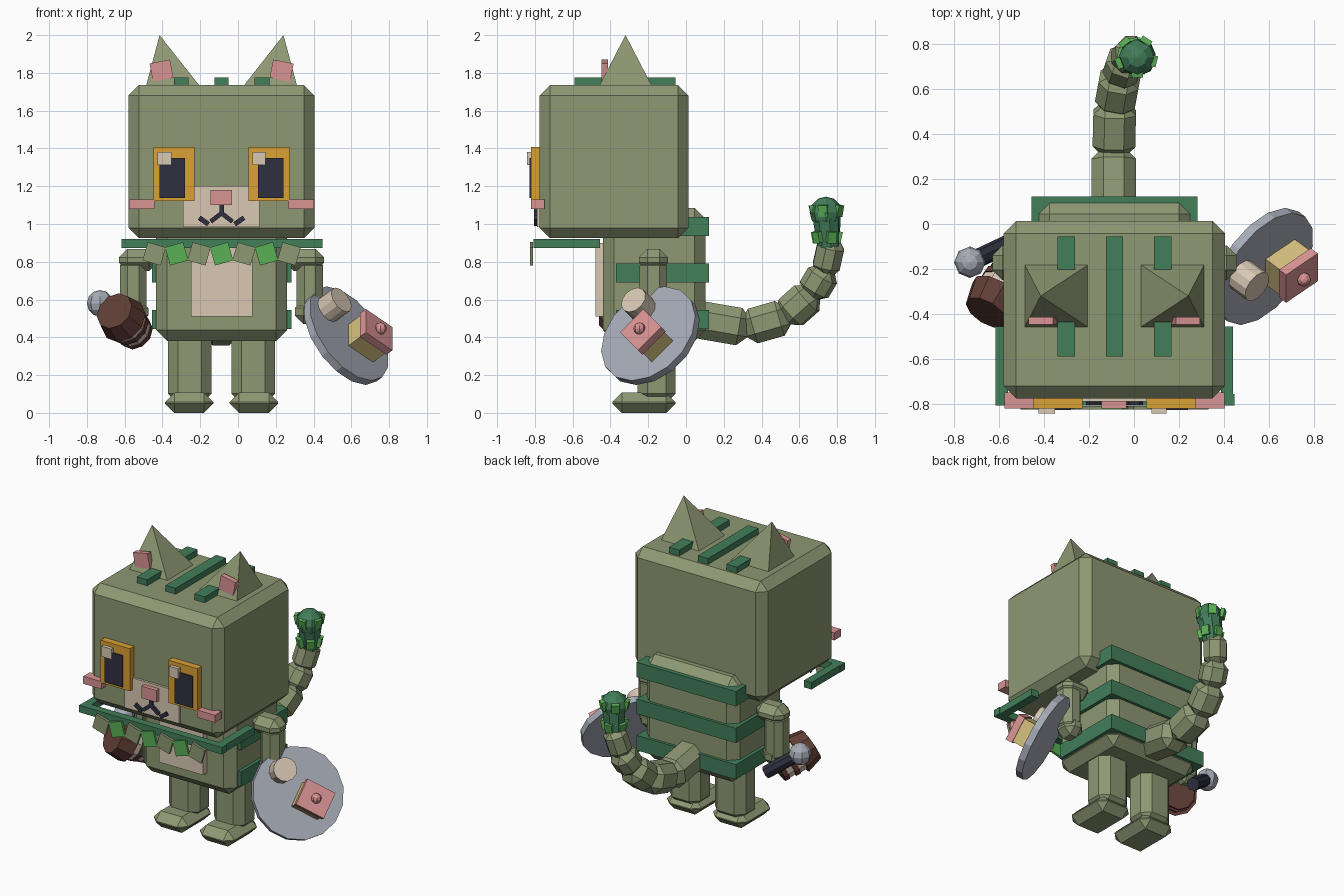
import bpy, bmesh, math
from mathutils import Vector, Matrix

if "Cube" in bpy.data.objects:
    bpy.data.objects.remove(bpy.data.objects["Cube"])

CX = -0.087  # symmetry plane of the character


def material(name, r, g, b):
    m = bpy.data.materials.new(name)
    m.diffuse_color = [((c / 255 + 0.055) / 1.055) ** 2.4 for c in (r, g, b)] + [1]
    m.use_nodes = True
    m.node_tree.nodes["Principled BSDF"].inputs["Base Color"].default_value = m.diffuse_color
    return m


OLIVE = material("olive", 142, 152, 115)
CREAM = material("cream", 216, 200, 180)
ORANGE = material("amber", 218, 161, 52)
NAVY = material("navy", 48, 48, 64)
PINK = material("pink", 218, 148, 148)
GREEN = material("dark green", 66, 126, 90)
LEAF = material("bright green", 90, 176, 86)
GRAY = material("steel gray", 166, 171, 182)
BROWN = material("brown", 96, 62, 53)
TAN = material("tan", 214, 192, 128)


def finish(bm, name, mat):
    bmesh.ops.recalc_face_normals(bm, faces=bm.faces)
    me = bpy.data.meshes.new(name)
    bm.to_mesh(me)
    bm.free()
    me.materials.append(mat)
    ob = bpy.data.objects.new(name, me)
    bpy.context.collection.objects.link(ob)
    return ob


def block(name, center, size, mat, bevel=0.0, rot=None):
    """Chamfered box, optionally rotated about its centre."""
    bm = bmesh.new()
    bmesh.ops.create_cube(bm, size=1)
    bmesh.ops.scale(bm, vec=size, verts=bm.verts)
    if bevel:
        bmesh.ops.bevel(bm, geom=bm.edges[:], offset=bevel, segments=1,
                        profile=0.5, affect='EDGES')
    m = Matrix.Translation(center) @ (rot.to_4x4() if rot else Matrix())
    bmesh.ops.transform(bm, matrix=m, verts=bm.verts)
    return finish(bm, name, mat)


def box(name, x, y, z, mat, bevel=0.0):
    """Chamfered box from its extents."""
    c = [(a + b) / 2 for a, b in (x, y, z)]
    return block(name, c, [b - a for a, b in (x, y, z)], mat, bevel)


def pair(name, x, y, z, mat, bevel=0.0):
    """Box and its mirror image across the symmetry plane."""
    box("left_" + name, x, y, z, mat, bevel)
    box("right_" + name, (2 * CX - x[1], 2 * CX - x[0]), y, z, mat, bevel)


def rod(name, a, b, r1, r2, mat, sides=8):
    a, b = Vector(a), Vector(b)
    bm = bmesh.new()
    rot = (b - a).to_track_quat('Z', 'Y').to_matrix().to_4x4()
    bmesh.ops.create_cone(bm, cap_ends=True, segments=sides, radius1=r1, radius2=r2,
                          depth=(b - a).length, matrix=Matrix.Translation((a + b) / 2) @ rot)
    return finish(bm, name, mat)


def ball(name, c, r, mat, u=8, v=6):
    bm = bmesh.new()
    bmesh.ops.create_uvsphere(bm, u_segments=u, v_segments=v, radius=r,
                              matrix=Matrix.Translation(c))
    return finish(bm, name, mat)


def ry(deg):
    return Matrix.Rotation(math.radians(deg), 3, 'Y')


# Head and the stripes on its crown
box("head", (-0.58, 0.405), (-0.775, 0.013), (0.925, 1.735), OLIVE, 0.055)
box("crown_stripe", (-0.125, -0.05), (-0.59, -0.055), (1.72, 1.775), GREEN)
pair("crown_stripe", (-0.34, -0.262), (-0.59, -0.055), (1.72, 1.775), GREEN)

# Ears: leaning pyramids with pink inner plates
for side, s in (("left", 1), ("right", -1)):
    bm = bmesh.new()
    base = [bm.verts.new((CX + s * dx, y, 1.73)) for dx, y in
            ((-0.40, -0.46), (-0.115, -0.46), (-0.115, -0.18), (-0.40, -0.18))]
    tip = bm.verts.new((CX - s * 0.328, -0.32, 2.0))
    bm.faces.new(base)
    for i in range(4):
        bm.faces.new((base[i], base[(i + 1) % 4], tip))
    finish(bm, side + "_ear", OLIVE)
    block(side + "_inner_ear", (CX - s * 0.318, -0.43, 1.812), (0.11, 0.035, 0.098),
          PINK, rot=ry(-11 * s))

# Face
pair("eye_frame", (-0.447, -0.23), (-0.82, -0.76), (1.122, 1.408), ORANGE)
pair("pupil", (-0.415, -0.28), (-0.828, -0.80), (1.137, 1.35), NAVY)
box("left_eye_glint", (-0.425, -0.352), (-0.843, -0.80), (1.312, 1.382), CREAM)
box("right_eye_glint", (0.077, 0.145), (-0.843, -0.80), (1.312, 1.382), CREAM)
box("muzzle", (-0.29, 0.114), (-0.79, -0.76), (0.985, 1.20), CREAM)
box("nose", (-0.145, -0.033), (-0.82, -0.77), (1.10, 1.18), PINK)
pair("cheek", (-0.577, -0.442), (-0.82, -0.75), (1.08, 1.13), PINK)
box("mouth_center", (-0.099, -0.075), (-0.805, -0.78), (1.045, 1.105), NAVY)
for s in (-1, 1):
    block("mouth_inner", (CX + s * 0.03, -0.792, 1.034), (0.07, 0.025, 0.024), NAVY, rot=ry(38 * s))
    block("mouth_outer", (CX + s * 0.094, -0.792, 1.016), (0.06, 0.025, 0.026), NAVY, rot=ry(-35 * s))

# Collar with a row of flags
box("collar_front", (-0.617, 0.447), (-0.807, -0.755), (0.873, 0.92), GREEN)
pair("collar_side", (-0.615, -0.56), (-0.76, -0.455), (0.873, 0.92), GREEN)
for i in range(7):
    block("collar_flag", (CX + (i - 3) * 0.119, -0.818, 0.842), (0.1, 0.016, 0.1),
          LEAF if i % 2 else OLIVE, rot=ry(-16 if i % 2 else 16))

# Torso, belly patch, back bands
box("torso", (-0.433, 0.259), (-0.44, 0.103), (0.38, 1.085), OLIVE, 0.058)
box("belly_patch", (-0.25, 0.077), (-0.48, -0.42), (0.51, 0.9), CREAM)
for z in (0.495, 0.74, 0.987):
    box("back_band", (-0.456, 0.282), (-0.37, 0.122), (z - 0.05, z + 0.05), GREEN)

# Legs, feet, arms
pair("leg", (-0.37, -0.14), (-0.257, -0.055), (0.05, 0.46), OLIVE, 0.052)
pair("foot", (-0.387, -0.13), (-0.39, -0.055), (0.0, 0.107), OLIVE, 0.05)
pair("arm", (-0.625, -0.485), (-0.245, -0.10), (0.5, 0.82), OLIVE, 0.04)
pair("shoulder", (-0.63, -0.425), (-0.25, -0.095), (0.75, 0.868), OLIVE, 0.045)
pair("hand", (-0.615, -0.475), (-0.25, -0.095), (0.47, 0.6), OLIVE, 0.045)

# Tail: chamfered segments along a bent path
path = [Vector(p) for p in ((-0.09, 0.03, 0.5), (-0.09, 0.32, 0.45), (-0.085, 0.53, 0.51),
                            (-0.06, 0.665, 0.63), (-0.005, 0.77, 0.9))]
widths = (0.2, 0.19, 0.18, 0.16)
path.insert(4, path[3].lerp(path[4], 0.45) + Vector((0, 0.025, 0)))
for i, w in enumerate(widths + (0.14,)):
    a, b = path[i], path[i + 1]
    d = b - a
    rot = d.to_track_quat('Z', 'X').to_matrix()
    block("tail_segment", (a + b) / 2, (w, w, d.length + 0.03), OLIVE, w * 0.27, rot)

# Leafy tail tip
rod("tail_tip_stem", (0.0, 0.755, 0.88), (0.015, 0.745, 1.03), 0.06, 0.075, GREEN)
ball("tail_tip_bud", (0.015, 0.74, 1.06), 0.085, GREEN)
for i in range(5):
    t = math.tau * i / 5 + 0.4
    for z, r, o in ((0.93, 0.065, 0), (1.07, 0.076, 0.6)):
        block("tail_tip_leaf", (0.01 + r * math.cos(t + o), 0.745 + r * math.sin(t + o), z),
              (0.025, 0.05, 0.06), LEAF, rot=Matrix.Rotation(t + o, 3, 'Z') @ ry(12))

# Round shield, facing front right and upward
N = Vector((0.69, -0.51, 0.51)).normalized()
U = Vector((0.72, 0.49, -0.49)).normalized()
V = N.cross(U)
face = Matrix((U, V, N)).transposed()
C = Vector((0.575, -0.19, 0.41))
rod("shield_disc", C - N * 0.025, C + N * 0.02, 0.29, 0.29, GRAY, 16)
P = Vector((0.475, -0.225, 0.545))
rod("shield_peg", P - N * 0.02, P + N * 0.105, 0.075, 0.075, CREAM, 12)
B = Vector((0.645, -0.165, 0.365))
block("shield_block", B + N * 0.045, (0.18, 0.16, 0.13), TAN, rot=face)
block("shield_cap", B + N * 0.125, (0.195, 0.175, 0.045), PINK, rot=face)
ball("shield_knob", B + N * 0.16, 0.032, PINK)

# Hand-held mallet: banded barrel, handle and pommel
A, E = Vector((-0.655, -0.395, 0.54)), Vector((-0.535, -0.2, 0.42))
for name, s, e, r1, r2, m in (("barrel_head", 0, 0.42, 0.105, 0.13, BROWN),
                              ("barrel_band", 0.42, 0.6, 0.108, 0.105, CREAM),
                              ("barrel_ring", 0.6, 0.72, 0.11, 0.108, BROWN),
                              ("barrel_waist", 0.72, 0.88, 0.095, 0.095, CREAM),
                              ("barrel_base", 0.88, 1.0, 0.1, 0.095, BROWN)):
    rod(name, A.lerp(E, s), A.lerp(E, e), r1, r2, m, 10)
rod("mallet_handle", (-0.54, -0.08, 0.44), (-0.72, -0.165, 0.575), 0.042, 0.042, NAVY)
ball("mallet_pommel", (-0.73, -0.17, 0.58), 0.07, GRAY)
